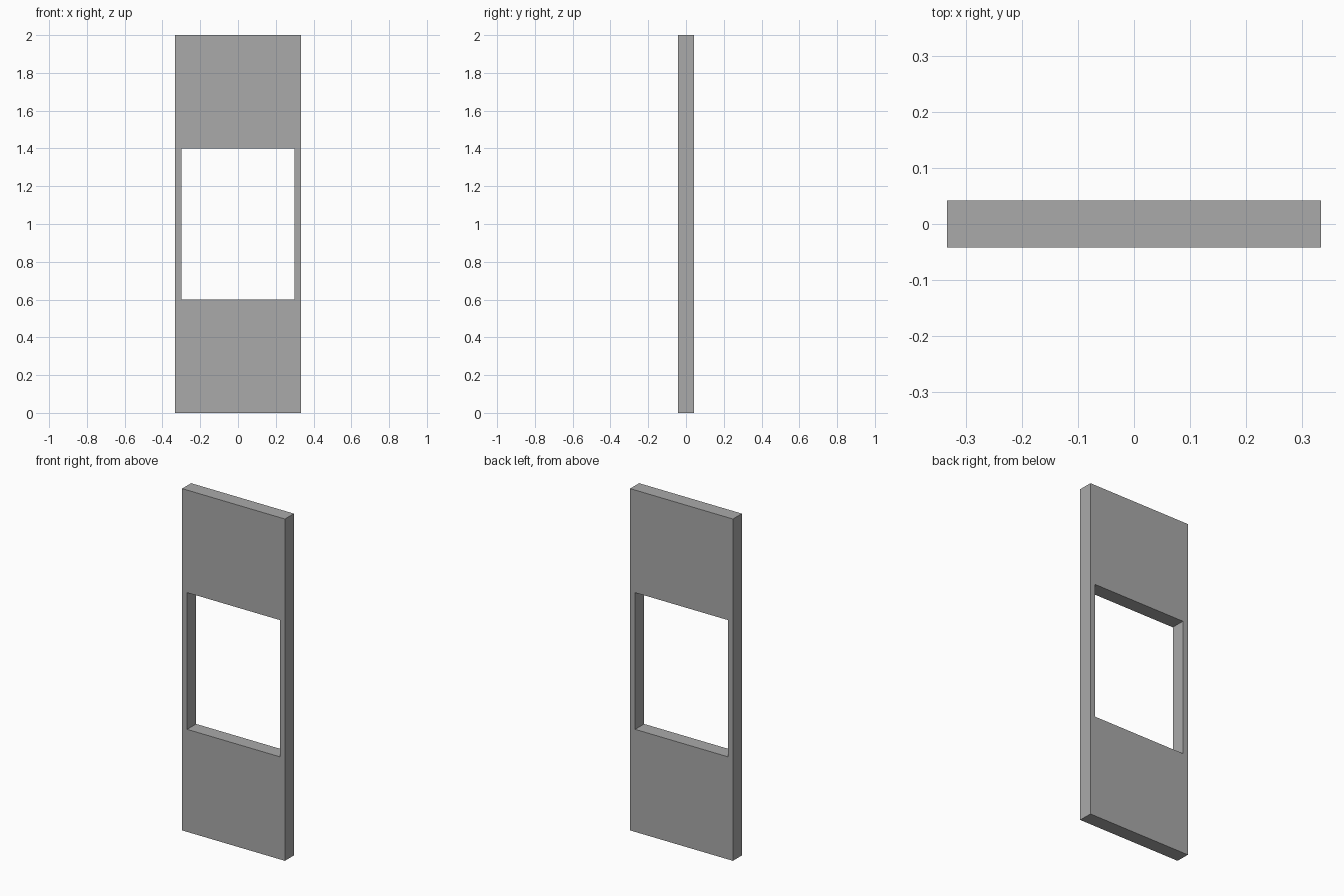
import bpy
import bmesh

cube = bpy.data.objects.get("Cube")
if cube:
    bpy.data.objects.remove(cube, do_unlink=True)

WIDTH, HEIGHT = 0.666, 2.0
OPEN_X, OPEN_LOW, OPEN_HIGH = 0.3, 0.6, 1.4

grey = bpy.data.materials.new("wall grey")
grey.use_nodes = True
colour = (0.4, 0.4, 0.4, 1)
grey.diffuse_color = colour
grey.node_tree.nodes["Principled BSDF"].inputs["Base Color"].default_value = colour


def framed_slab(name, front, back):
    """Upright slab with a rectangular window opening."""
    bm = bmesh.new()
    half = WIDTH / 2
    outer = [(-half, 0), (half, 0), (half, HEIGHT), (-half, HEIGHT)]
    inner = [(-OPEN_X, OPEN_LOW), (OPEN_X, OPEN_LOW),
             (OPEN_X, OPEN_HIGH), (-OPEN_X, OPEN_HIGH)]
    rings = [[bm.verts.new((x, front, z)) for x, z in ring]
             for ring in (outer, inner)]
    for i in range(4):
        j = (i + 1) % 4
        bm.faces.new((rings[0][i], rings[0][j], rings[1][j], rings[1][i]))
    # Thicken the outline towards the back
    result = bmesh.ops.extrude_face_region(bm, geom=bm.faces[:], use_keep_orig=True)
    moved = [v for v in result["geom"] if isinstance(v, bmesh.types.BMVert)]
    bmesh.ops.translate(bm, verts=moved, vec=(0, back - front, 0))
    bmesh.ops.recalc_face_normals(bm, faces=bm.faces[:])
    mesh = bpy.data.meshes.new(name)
    bm.to_mesh(mesh)
    bm.free()
    mesh.materials.append(grey)
    obj = bpy.data.objects.new(name, mesh)
    bpy.context.collection.objects.link(obj)
    return obj


# Thin facing board on the front, thick wall core behind it
framed_slab("front_facing", -0.0415, -0.031)
framed_slab("wall_core", -0.031, 0.0415)
